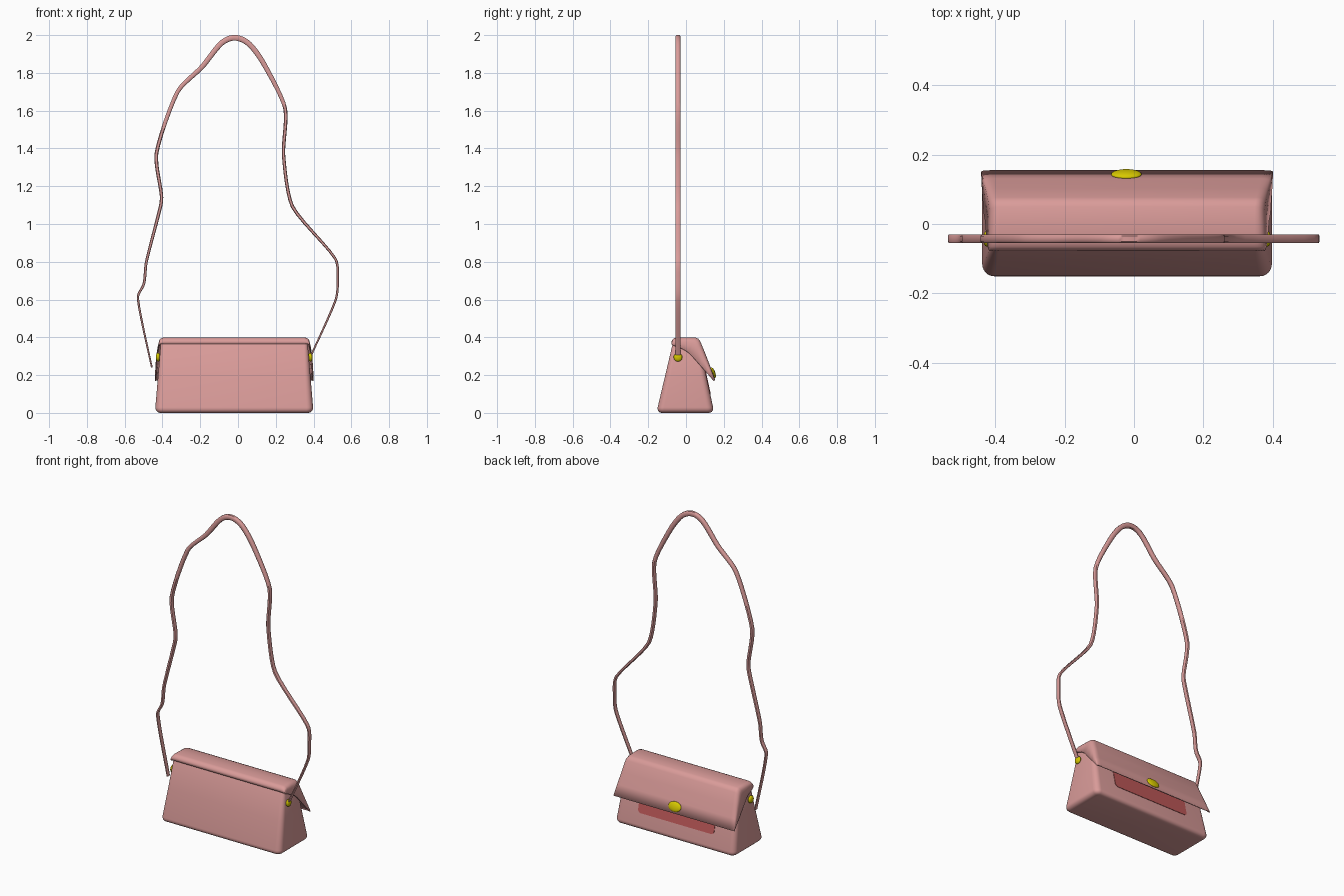
import bpy, bmesh, math
from mathutils import Vector

if "Cube" in bpy.data.objects:
    bpy.data.objects.remove(bpy.data.objects["Cube"])

CX = -0.02  # centre of the bag along x


def material(name, rgb):
    m = bpy.data.materials.new(name)
    m.diffuse_color = (*rgb, 1)
    m.use_nodes = True
    m.node_tree.nodes["Principled BSDF"].inputs["Base Color"].default_value = m.diffuse_color
    return m


PINK = material("pink leather", (0.70, 0.33, 0.32))
RED = material("red panel", (0.52, 0.10, 0.10))
GOLD = material("yellow metal", (0.68, 0.58, 0.0))


def make(name, verts, faces, mat, smooth=40):
    me = bpy.data.meshes.new(name)
    me.from_pydata(verts, [], faces)
    bm = bmesh.new()
    bm.from_mesh(me)
    bmesh.ops.recalc_face_normals(bm, faces=bm.faces)
    bm.to_mesh(me)
    bm.free()
    me.materials.append(mat)
    ob = bpy.data.objects.new(name, me)
    bpy.context.collection.objects.link(ob)
    bpy.ops.object.select_all(action='DESELECT')
    bpy.context.view_layer.objects.active = ob
    ob.select_set(True)
    bpy.ops.object.shade_smooth_by_angle(angle=math.radians(smooth))
    return ob


def grid_faces(rows, cols, closed=False):
    n = cols if closed else cols - 1
    return [(r * cols + c, r * cols + (c + 1) % cols,
             (r + 1) * cols + (c + 1) % cols, (r + 1) * cols + c)
            for r in range(rows - 1) for c in range(n)]


# Body: rounded rectangles stacked into a tapering block
def rounded_rect(hx, y0, y1, z, r, seg=6):
    pts = []
    for k, (sx, y) in enumerate([(1, y1 - r), (-1, y1 - r), (-1, y0 + r), (1, y0 + r)]):
        for i in range(seg + 1):
            a = math.pi / 2 * (k + i / seg)
            pts.append((CX + sx * (hx - r) + r * math.cos(a), y + r * math.sin(a), z))
    return pts


def body_ring(z, inset, r):
    t = z / 0.39
    return rounded_rect(0.42 - 0.033 * t - inset, -0.157 + 0.092 * t + inset,
                        0.150 - 0.085 * t - inset, z, r)


R = 0.03
rings = [body_ring(R - R * math.cos(a), R - R * math.sin(a), 0.012 + 0.023 * math.sin(a))
         for a in [math.pi / 2 * i / 5 for i in range(6)]]
rings += [body_ring(0.2, 0, 0.03), body_ring(0.375, 0, 0.02),
          body_ring(0.385, 0.004, 0.016), body_ring(0.388, 0.012, 0.01)]
n = len(rings[0])
faces = grid_faces(len(rings), n, True)
faces += [tuple(range(n)), tuple(range((len(rings) - 1) * n, len(rings) * n))]
make("bag_body", [p for r in rings for p in r], faces, PINK)


# Red panel lying on the sloping back wall
def back_y(z):
    return 0.150 - 0.085 * z / 0.39


panel = []
for off in (-0.002, 0.003):
    for x, _, z in [(p[0], 0, p[1]) for p in rounded_rect(0.265, 0.10, 0.29, 0, 0.02, 4)]:
        panel.append((x, back_y(z) + off, z))
n = len(panel) // 2
make("back_panel", panel,
     grid_faces(2, n, True) + [tuple(range(n)), tuple(range(n, 2 * n))], RED)

# Flap: (ridge y, ridge z, half width, wing tip y, wing tip z)
profile = [(-0.078, 0.366, 0.397, -0.076, 0.362),
           (-0.075, 0.382, 0.397, -0.072, 0.360),
           (-0.066, 0.394, 0.397, -0.062, 0.356),
           (-0.050, 0.399, 0.398, -0.045, 0.350),
           (0.000, 0.400, 0.398, -0.010, 0.335),
           (0.050, 0.399, 0.398, 0.012, 0.320),
           (0.066, 0.392, 0.400, 0.025, 0.308),
           (0.077, 0.376, 0.402, 0.037, 0.296),
           (0.104, 0.310, 0.408, 0.073, 0.255),
           (0.131, 0.240, 0.415, 0.110, 0.213),
           (0.155, 0.174, 0.420, 0.147, 0.170)]
verts = []
for y, z, h, ty, tz in profile:
    half = [(h - 0.03, 0)]
    for i in range(1, 6):  # rounded shoulder
        a = math.pi / 2 * i / 5
        half.append((h - 0.03 + 0.03 * math.sin(a), 0.4 * (1 - math.cos(a))))
    half.append((h + 0.15 * (z - tz), 1.0))
    row = [(-x, t) for x, t in reversed(half)] + half
    verts += [(CX + x, y + (ty - y) * t, z + (tz - z) * t) for x, t in row]
flap = make("flap", verts, grid_faces(len(profile), 14), PINK)
if flap.data.polygons[6 + 13 * 4].normal.z < 0:
    flap.data.flip_normals()
sol = flap.modifiers.new("thickness", 'SOLIDIFY')
sol.thickness = 0.007
sol.offset = -1

# Strap: tapering band swept along (x, z, thickness)
path = [(-0.456, 0.24, .009), (-0.530, 0.606, .012), (-0.498, 0.685, .014),
        (-0.485, 0.80, .015), (-0.411, 1.09, .018), (-0.405, 1.15, .018),
        (-0.432, 1.373, .020), (-0.320, 1.70, .022), (-0.190, 1.832, .026),
        (-0.088, 1.957, .029), (-0.015, 1.986, .030), (0.062, 1.950, .029),
        (0.144, 1.835, .026), (0.250, 1.610, .020), (0.241, 1.368, .018),
        (0.288, 1.093, .018), (0.514, 0.818, .014), (0.528, 0.706, .012),
        (0.516, 0.595, .012), (0.385, 0.30, .009)]
P = [Vector(p) for p in path]
P = [2 * P[0] - P[1]] + P + [2 * P[-1] - P[-2]]
line = []
for i in range(1, len(P) - 2):
    p0, p1, p2, p3 = P[i - 1:i + 3]
    # tangents scaled to the span keep the bends tight
    span = (p2 - p1).length
    m1 = (p2 - p0) / (p2 - p0).length * span
    m2 = (p3 - p1) / (p3 - p1).length * span
    k = min(1, 0.1 / span) * 0.5 + 0.5
    m1, m2 = m1 * k, m2 * k
    for j in range(6):
        t = j / 6
        line.append(p1 * (2 * t**3 - 3 * t**2 + 1) + m1 * (t**3 - 2 * t**2 + t)
                    + p2 * (3 * t**2 - 2 * t**3) + m2 * (t**3 - t**2))
line.append(P[-2])
verts = []
for i, p in enumerate(line):
    d = line[min(i + 1, len(line) - 1)] - line[max(i - 1, 0)]
    l = math.hypot(d.x, d.y)
    nx, nz = -d.y / l, d.x / l
    for u, v in [(-1, .6), (-.6, 1), (.6, 1), (1, .6), (1, -.6), (.6, -1), (-.6, -1), (-1, -.6)]:
        w = v * p.z / 2
        verts.append((p.x + nx * w, -0.0425 + 0.0125 * u, p.y + nz * w))
m = len(line)
make("strap", verts, grid_faces(m, 8, True)
     + [tuple(range(8)), tuple(range(8 * m - 8, 8 * m))], PINK, 50)


# Metal fittings: flattened spheres
def stud(name, loc, size, tilt=0):
    bpy.ops.mesh.primitive_uv_sphere_add(segments=24, ring_count=12, radius=1,
                                         location=loc, rotation=(tilt, 0, 0))
    ob = bpy.context.object
    ob.name = name
    ob.scale = size
    ob.data.materials.append(GOLD)
    bpy.ops.object.shade_smooth()


stud("clasp", (CX - 0.002, 0.143, 0.212), (0.044, 0.012, 0.030), math.radians(20))
for name, s in (("left_rivet", -1), ("right_rivet", 1)):
    stud(name, (CX + s * 0.403, -0.0425, 0.295), (0.012, 0.023, 0.023))
